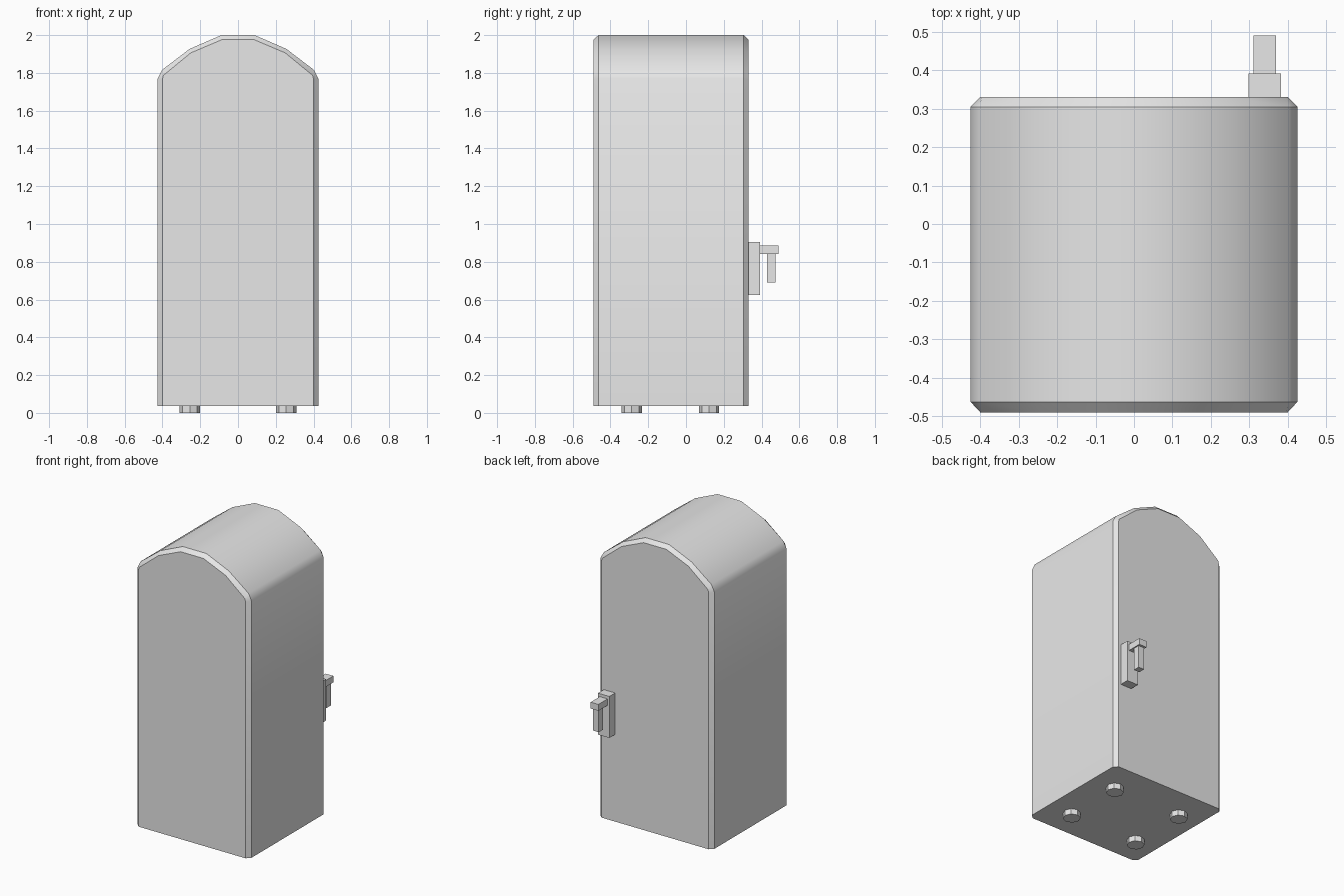
import bpy, bmesh, math

cube = bpy.data.objects.get("Cube")
if cube:
    bpy.data.objects.remove(cube, do_unlink=True)

grey = bpy.data.materials.new("light_grey")
grey.use_nodes = True
grey.diffuse_color = (0.8, 0.8, 0.8, 1)
grey.node_tree.nodes["Principled BSDF"].inputs["Base Color"].default_value = (0.8, 0.8, 0.8, 1)


def finish(name, bm):
    """Turn a bmesh into a named object with the grey material."""
    bmesh.ops.recalc_face_normals(bm, faces=bm.faces)
    mesh = bpy.data.meshes.new(name)
    bm.to_mesh(mesh)
    bm.free()
    mesh.materials.append(grey)
    obj = bpy.data.objects.new(name, mesh)
    bpy.context.collection.objects.link(obj)
    return obj


def box(name, low, high):
    bm = bmesh.new()
    bmesh.ops.create_cube(bm, size=1)
    for v in bm.verts:
        for i in range(3):
            v.co[i] = low[i] if v.co[i] < 0 else high[i]
    return finish(name, bm)


# Arched body: an outer profile, with a smaller one at each end for the chamfer
outer = [(0.425, 0.037), (0.425, 1.77), (0.403, 1.815), (0.256, 1.927), (0.088, 2.0)]
inner = [(0.4, 0.037), (0.4, 1.765), (0.395, 1.787), (0.25, 1.906), (0.085, 1.976)]
sections = [(-0.49, inner), (-0.463, outer), (0.305, outer), (0.33, inner)]

bm = bmesh.new()
rings = []
for y, half in sections:
    loop = half + [(-x, z) for x, z in reversed(half)]
    rings.append([bm.verts.new((x, y, z)) for x, z in loop])
for a, b in zip(rings, rings[1:]):
    for i in range(len(a)):
        j = (i + 1) % len(a)
        bm.faces.new((a[i], a[j], b[j], b[i]))
bm.faces.new(rings[0])
bm.faces.new(rings[-1])
body = finish("arched_body", bm)

# Smooth arch with sharp chamfers and base
bpy.ops.object.select_all(action="DESELECT")
body.select_set(True)
bpy.context.view_layer.objects.active = body
bpy.ops.object.shade_smooth_by_angle(angle=math.radians(32))

# Four octagonal feet
for side, x in (("right", -0.255), ("left", 0.255)):
    for end, y in (("front", -0.288), ("back", 0.122)):
        bm = bmesh.new()
        bmesh.ops.create_cone(bm, cap_ends=True, segments=8, radius1=0.054,
                              radius2=0.054, depth=0.04)
        bmesh.ops.translate(bm, verts=bm.verts, vec=(x, y, 0.02))
        finish(f"{end}_{side}_foot", bm)

# Back latch: mounting plate, arm and hanging grip
box("handle_plate", (0.298, 0.328, 0.625), (0.382, 0.392, 0.905))
box("handle_arm", (0.311, 0.39, 0.842), (0.369, 0.49, 0.885))
box("handle_grip", (0.319, 0.43, 0.69), (0.361, 0.475, 0.845))
